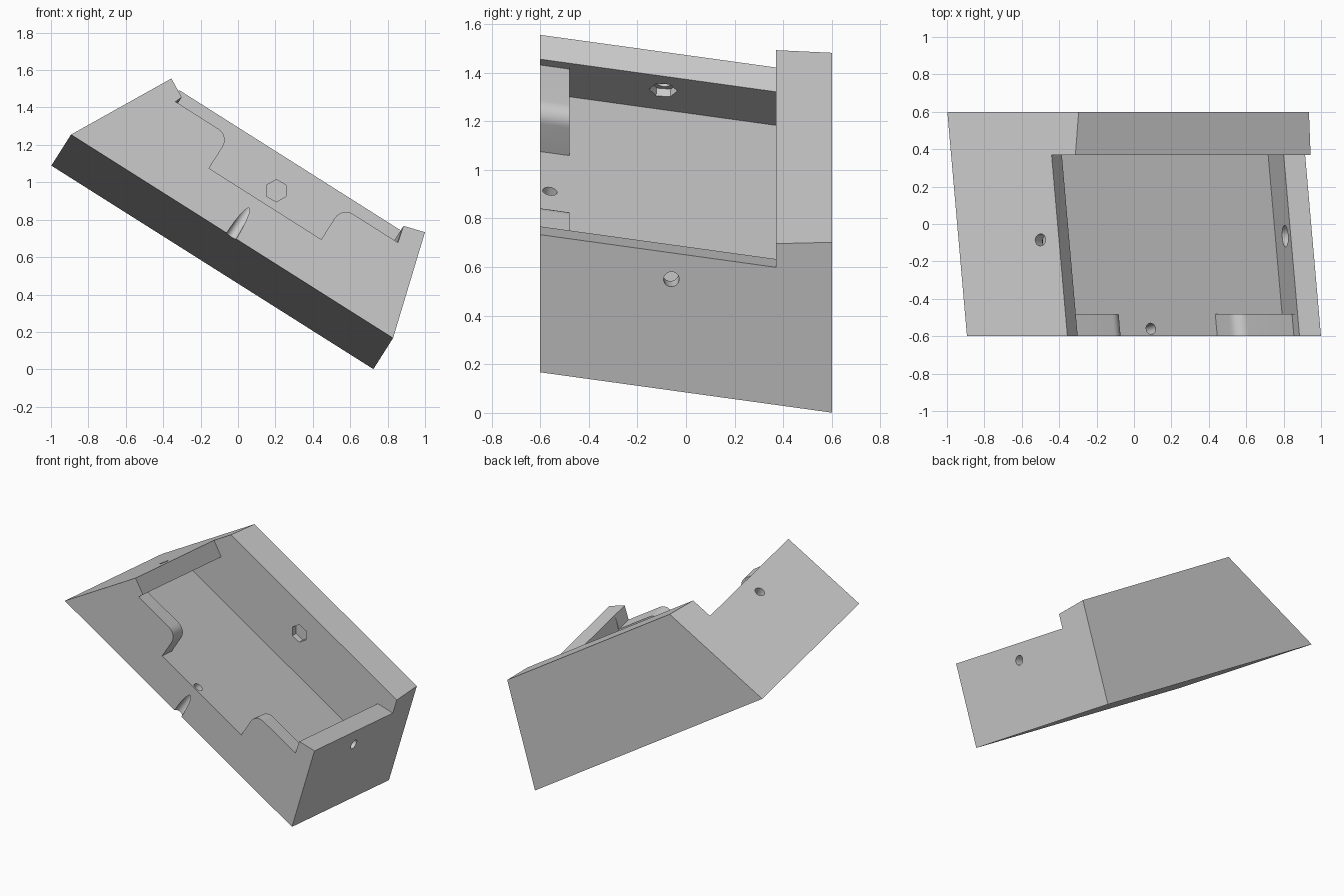
import bpy, bmesh, math
from mathutils import Vector

if "Cube" in bpy.data.objects:
    bpy.data.objects.remove(bpy.data.objects["Cube"])

SX, SZ = -0.0875, -0.1383      # lean of the whole block per unit of depth
Y0, YW, Y1 = -0.6, 0.37, 0.6   # front face, back wall face, back face


def loft(name, ring_a, ring_b):
    """Closed solid between two matching rings of points."""
    bm = bmesh.new()
    a = [bm.verts.new(p) for p in ring_a]
    b = [bm.verts.new(p) for p in ring_b]
    n = len(a)
    bm.faces.new(a)
    bm.faces.new(b[::-1])
    for i in range(n):
        j = (i + 1) % n
        bm.faces.new((a[j], a[i], b[i], b[j]))
    bmesh.ops.recalc_face_normals(bm, faces=bm.faces)
    me = bpy.data.meshes.new(name)
    bm.to_mesh(me)
    bm.free()
    ob = bpy.data.objects.new(name, me)
    bpy.context.collection.objects.link(ob)
    return ob


def prism(name, pts, ya, yb, lean=1.0):
    """Extrude an x/z profile (given at the front face) along y, leaning."""
    def ring(y):
        d = (y - Y0) * lean
        return [Vector((x + SX * d, y, z + SZ * d)) for x, z in pts]
    return loft(name, ring(ya), ring(yb))


def rod(name, centre, axis, r, start, end, sides=32, ref=(0, 1, 0)):
    """Round or hexagonal drill along an axis."""
    c, n = Vector(centre), Vector(axis).normalized()
    e1 = Vector(ref)
    e1 = (e1 - n * e1.dot(n)).normalized()
    e2 = n.cross(e1)
    off = [r * (e1 * math.cos(t) + e2 * math.sin(t))
           for t in (2 * math.pi * i / sides for i in range(sides))]
    return loft(name, [c + n * start + o for o in off], [c + n * end + o for o in off])


def cut(target, cutter):
    cutter.hide_render = True
    m = target.modifiers.new("cut", 'BOOLEAN')
    m.operation, m.solver, m.object = 'DIFFERENCE', 'EXACT', cutter
    bpy.context.view_layer.objects.active = target
    bpy.ops.object.modifier_apply(modifier=m.name)
    bpy.data.objects.remove(cutter)


def fillet(p, a, b, r, steps=8):
    """Arc rounding a square corner p with leg directions a and b."""
    p, a, b = Vector(p), Vector(a), Vector(b)
    c = p + r * (a + b)
    return [tuple(c - r * (b * math.cos(t) + a * math.sin(t)))
            for t in (math.pi / 2 * i / steps for i in range(steps + 1))]


# Outer block, ends extended upward so they can be trimmed
A, E = Vector((-0.893, 1.255)), Vector((0.829, 0.167))
LEFT, RIGHT = Vector((0.537, 0.30)), Vector((0.171, 0.567))
tray = prism("angled_tray", [A, E, E + 1.4 * RIGHT, A + 1.4 * LEFT], Y0, Y1)

# Pocket between the undercut left wall and the leaning right wall
lip_out, lip = (-0.521, 1.855), (-0.301, 1.455)
ridge, ridge_out = (0.885, 0.767), (1.23, 0.665)
sky = [ridge_out, (1.5, 1.5), (0.0, 2.6), lip_out, lip]
cut(tray, prism("pocket", sky + [(-0.538, 1.317), (0.802, 0.468), ridge], -0.48, YW))

# Front opening, leaving two rounded flanges
u, v = Vector((0.845, -0.535)), Vector((0.535, 0.845))
opening = (sky + [(-0.334, 1.431)]
           + fillet((-0.045, 1.248), -u, -v, 0.07)
           + [(-0.155, 1.075), (0.445, 0.695)]
           + fillet((0.555, 0.868), -v, u, 0.07)
           + [(0.855, 0.678), ridge])
cut(tray, prism("front_opening", opening, -0.8, -0.479))

# Level top of the back wall
top = lambda x: 1.49 - 0.633 * (x + 0.31)
cut(tray, prism("wall_top", [(-1.2, top(-1.2)), (1.5, top(1.5)), (1.6, 2.6), (-1.2, 2.6)],
                0.3, 0.8, lean=0))

# Screw holes in the flanges
for x, z in ((-0.305, 1.28), (0.695, 0.645)):
    cut(tray, rod("flange_hole", (x, 0, z), (0, 1, 0), 0.033, -0.7, -0.44))

# Back wall hole with hexagonal nut recess
cut(tray, rod("wall_hole", (0.205, 0, 0.955), (0, 1, 0), 0.033, 0.3, 0.7))
cut(tray, rod("wall_nut", (0.205, 0, 0.955), (0, 1, 0), 0.06, 0.3, 0.41, 6, (0, 0, 1)))

# End wall holes, square to each face, recessed on the inside
lean = Vector((SX, 1, SZ))
for d, c, sides in ((LEFT, (-0.5, -0.085, 1.428), 6), (RIGHT, (0.918, -0.06, 0.55), 32)):
    n = Vector((d.x, 0, d.y)).cross(lean).normalized()
    if n.x * c[0] > 0:
        n = -n
    cut(tray, rod("end_hole", c, n, 0.032, -0.1, 0.17))
    cut(tray, rod("end_recess", c, n, 0.058, 0.08, 0.18, sides))

# Floor drain hole that breaks out through the front face
n = Vector((u.x, 0, u.y)).cross(lean).normalized()
cut(tray, rod("drain_hole", (0.09, -0.56, 0.911), n, 0.03, -0.5, 0.5))

# Crisp edges, smooth holes and fillets
bpy.ops.object.select_all(action='DESELECT')
tray.select_set(True)
bpy.context.view_layer.objects.active = tray
bpy.ops.object.shade_smooth_by_angle(angle=math.radians(15))
